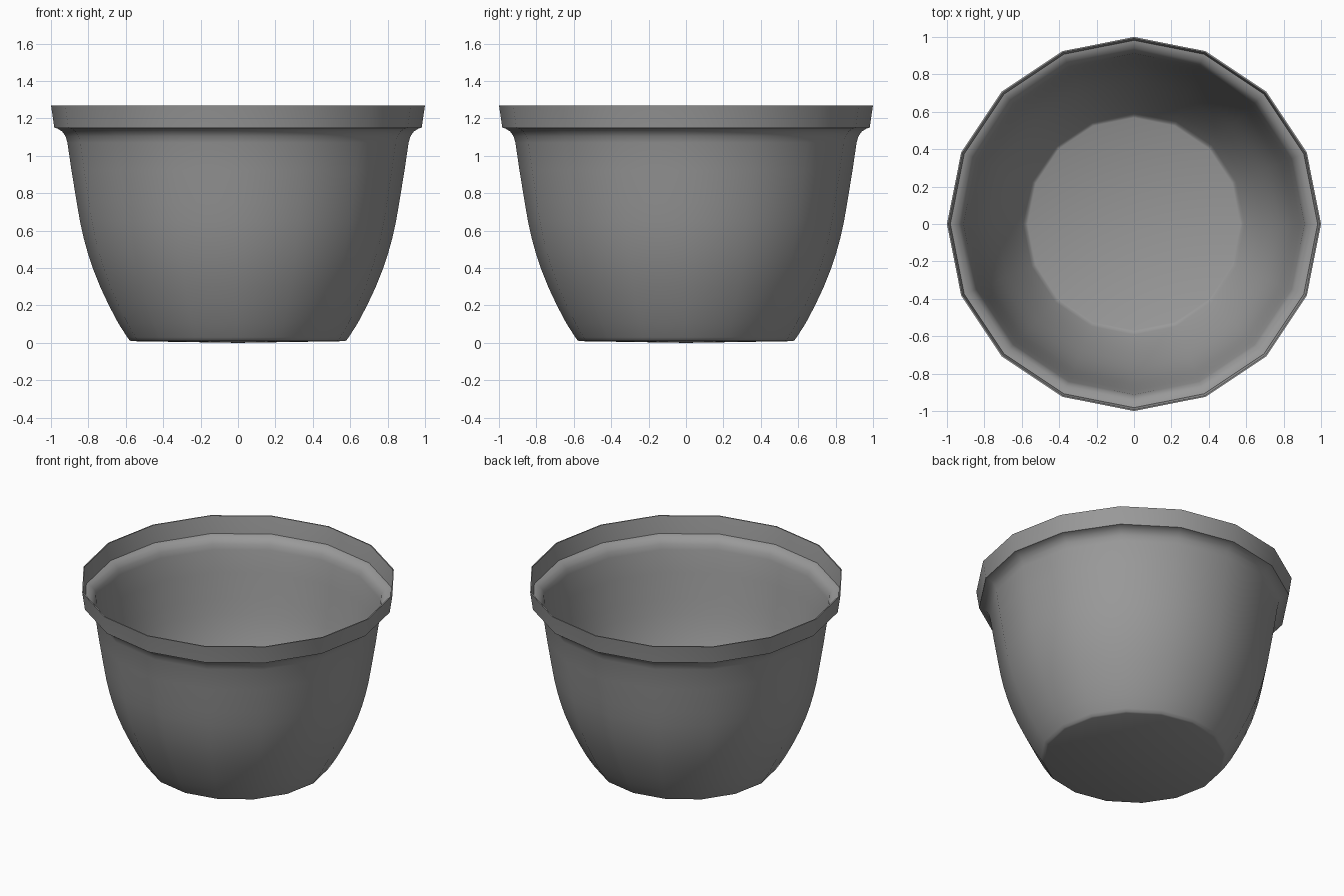
import bpy, bmesh, math

if "Cube" in bpy.data.objects:
    bpy.data.objects.remove(bpy.data.objects["Cube"])

SIDES = 16

# Profile (radius, height): slightly dished floor edge, wall, shoulder, rim
profile = [(0.568, 0.009), (0.58, 0.014), (0.592, 0.03), (0.64, 0.105),
           (0.69, 0.2), (0.737, 0.3), (0.777, 0.4), (0.803, 0.48), (0.825, 0.56),
           (0.845, 0.65), (0.862, 0.75), (0.89, 0.92), (0.912, 1.07), (0.922, 1.105),
           (0.94, 1.13), (0.967, 1.147), (0.982, 1.15), (0.999, 1.265),
           (1.0, 1.27), (0.992, 1.27)]


def lathe(name, profile):
    bm = bmesh.new()
    rings = []
    for r, z in profile:
        rings.append([bm.verts.new((r * math.cos(math.tau * i / SIDES),
                                    r * math.sin(math.tau * i / SIDES), z))
                      for i in range(SIDES)])
    for a, b in zip(rings, rings[1:]):
        for i in range(SIDES):
            j = (i + 1) % SIDES
            bm.faces.new((a[i], a[j], b[j], b[i]))
    # Floor fan down to the centre point
    centre = bm.verts.new((0, 0, 0))
    for i in range(SIDES):
        bm.faces.new((rings[0][(i + 1) % SIDES], rings[0][i], centre))
    mesh = bpy.data.meshes.new(name)
    bm.to_mesh(mesh)
    bm.free()
    ob = bpy.data.objects.new(name, mesh)
    bpy.context.collection.objects.link(ob)
    return ob


# Thin-walled pot with raised rim
pot = lathe("flower_pot", profile)
mat = bpy.data.materials.new("dark_grey_plastic")
mat.diffuse_color = (0.32, 0.32, 0.32, 1)
mat.use_nodes = True
mat.node_tree.nodes["Principled BSDF"].inputs["Base Color"].default_value = mat.diffuse_color
pot.data.materials.append(mat)
bpy.context.view_layer.objects.active = pot
pot.select_set(True)
bpy.ops.object.shade_smooth_by_angle(angle=math.radians(35))
